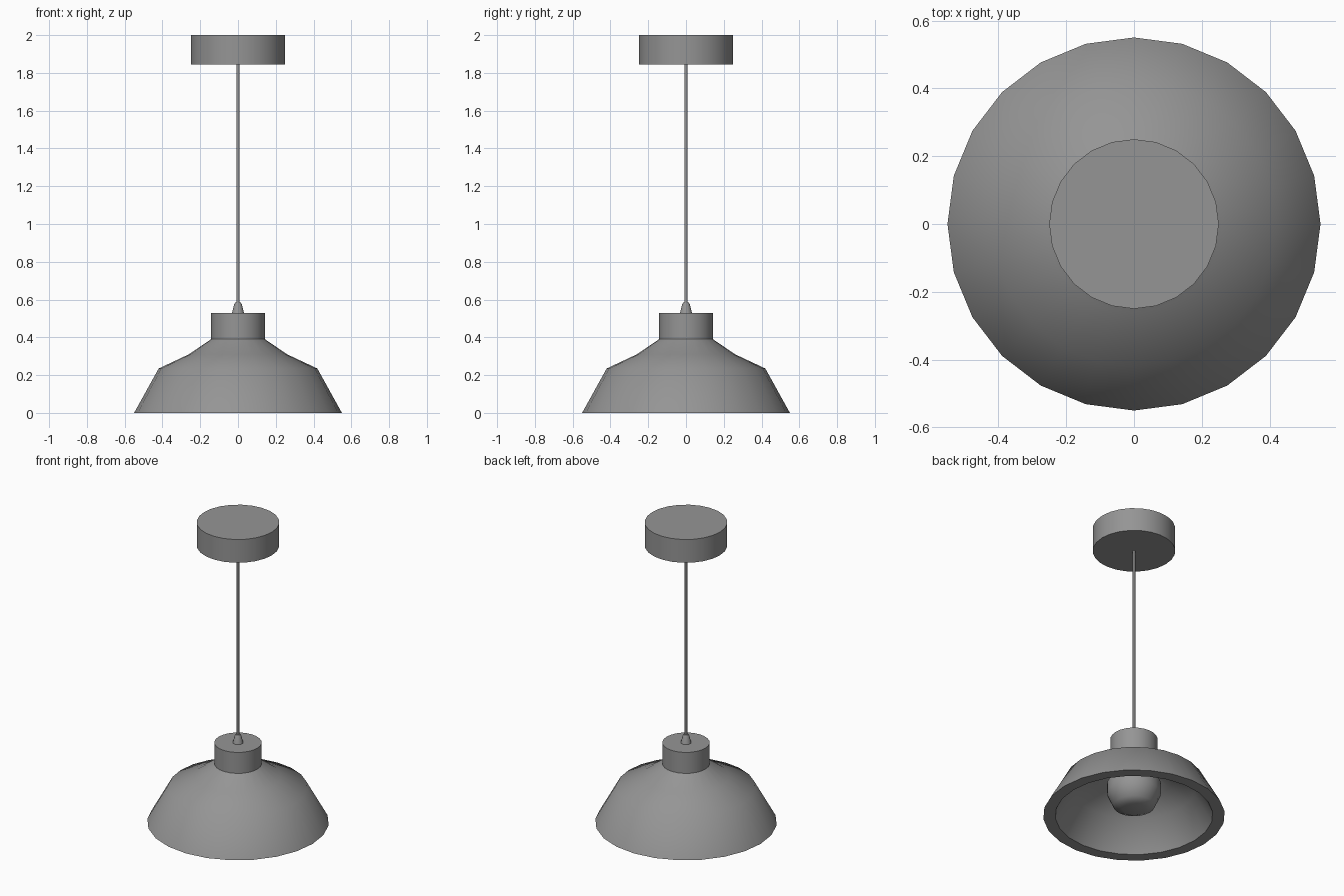
import bpy
import bmesh
import math

cube = bpy.data.objects.get("Cube")
if cube:
    bpy.data.objects.remove(cube, do_unlink=True)

# Single flat grey finish
grey = bpy.data.materials.new("mid_grey")
grey.use_nodes = True
colour = (0.3, 0.3, 0.3, 1)
grey.diffuse_color = colour
grey.node_tree.nodes["Principled BSDF"].inputs["Base Color"].default_value = colour


def lathe(name, profile, sides=24, closed=False, smooth=50):
    """Spin a (radius, height) profile round z; open ends are capped."""
    bm = bmesh.new()
    rings = []
    for r, z in profile:
        rings.append([bm.verts.new((r * math.cos(a), r * math.sin(a), z))
                      for a in (math.tau * i / sides for i in range(sides))])
    pairs = list(zip(rings, rings[1:]))
    if closed:
        pairs.append((rings[-1], rings[0]))
    else:
        bm.faces.new(rings[0])
        bm.faces.new(rings[-1])
    for low, high in pairs:
        for i in range(sides):
            j = (i + 1) % sides
            bm.faces.new((low[i], low[j], high[j], high[i]))
    bmesh.ops.recalc_face_normals(bm, faces=bm.faces)
    mesh = bpy.data.meshes.new(name)
    bm.to_mesh(mesh)
    bm.free()
    mesh.materials.append(grey)
    obj = bpy.data.objects.new(name, mesh)
    bpy.context.collection.objects.link(obj)
    bpy.ops.object.select_all(action='DESELECT')
    obj.select_set(True)
    bpy.context.view_layer.objects.active = obj
    bpy.ops.object.shade_smooth_by_angle(angle=math.radians(smooth))
    return obj


# Ceiling mount and hanging cord
lathe("ceiling_mount", [(0.25, 1.845), (0.25, 2.0)])
lathe("cord", [(0.008, 0.56), (0.008, 1.86)], sides=12)

# Cord grip on top of the collar
lathe("cord_grip", [(0.033, 0.525), (0.02, 0.575), (0.014, 0.585)], sides=16)

# Collar holding the shade
lathe("collar", [(0.143, 0.36), (0.143, 0.53)])

# Thick-walled shade with a flat rim
outer = [(0.55, 0), (0.42, 0.235), (0.26, 0.31), (0.143, 0.39)]
inner = [(0.1, 0.34), (0.235, 0.25), (0.37, 0.19), (0.477, 0)]
lathe("shade", outer + inner, closed=True)

# Bulb and its socket
lathe("bulb", [(0.07, 0.045), (0.125, 0.065), (0.163, 0.15), (0.163, 0.22),
               (0.12, 0.29), (0.08, 0.33)], smooth=60)
lathe("socket", [(0.08, 0.31), (0.08, 0.38)])
